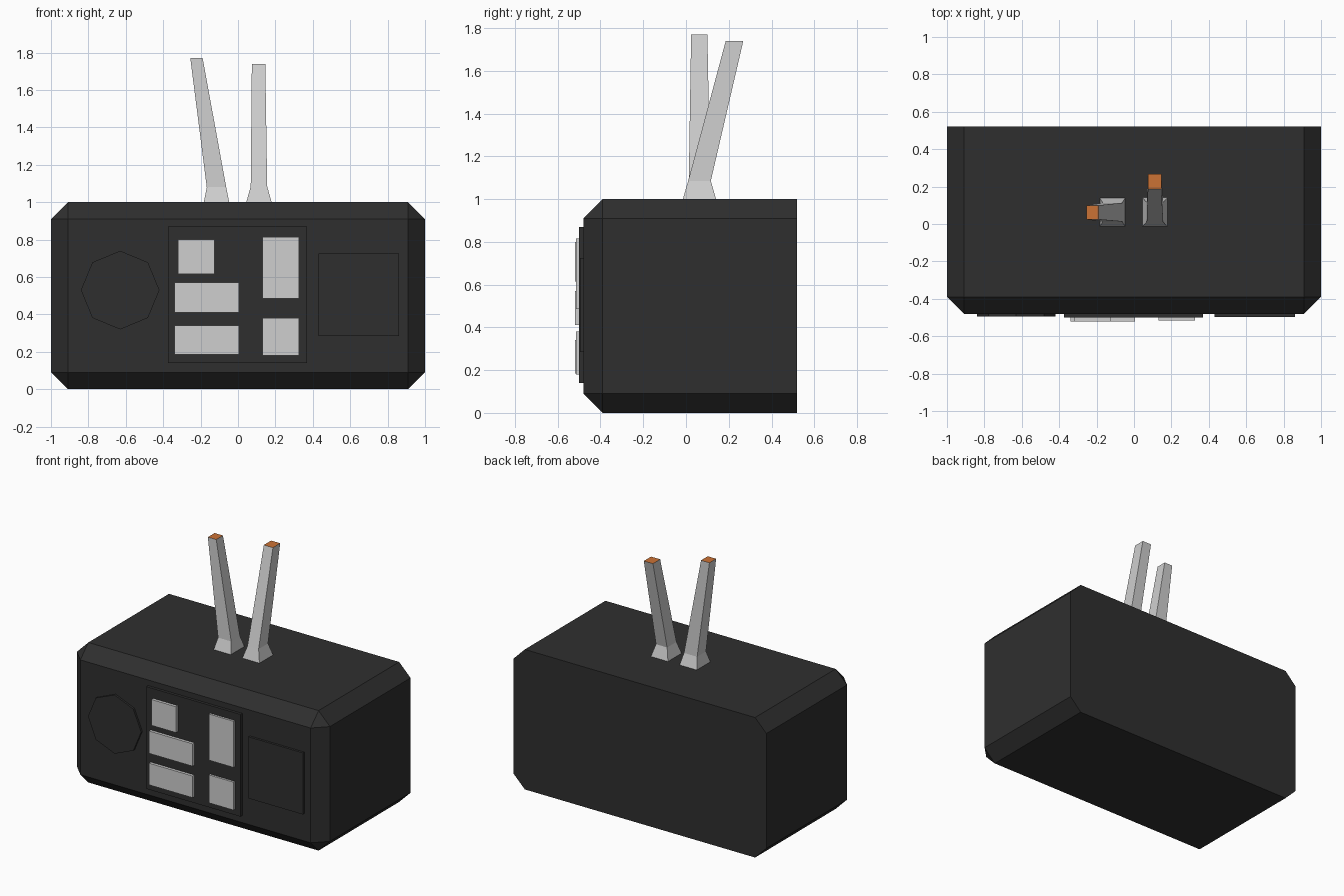
import bpy, bmesh, math
from mathutils import Matrix, Vector

if "Cube" in bpy.data.objects:
    bpy.data.objects.remove(bpy.data.objects["Cube"])


def material(name, rgb):
    m = bpy.data.materials.new(name)
    m.diffuse_color = (*rgb, 1)
    m.use_nodes = True
    m.node_tree.nodes["Principled BSDF"].inputs["Base Color"].default_value = m.diffuse_color
    return m


BLACK = material("black_plastic", (0.028, 0.028, 0.028))
GREY = material("light_grey", (0.62, 0.62, 0.62))
ORANGE = material("orange", (0.60, 0.17, 0.036))

FRONT, BACK = -0.48, 0.52


def finish(name, bm, *mats):
    bmesh.ops.recalc_face_normals(bm, faces=bm.faces)
    me = bpy.data.meshes.new(name)
    bm.to_mesh(me)
    bm.free()
    for m in mats:
        me.materials.append(m)
    ob = bpy.data.objects.new(name, me)
    bpy.context.collection.objects.link(ob)
    return ob


def box_mesh(x0, x1, y0, y1, z0, z1):
    bm = bmesh.new()
    mat = Matrix.Translation(((x0 + x1) / 2, (y0 + y1) / 2, (z0 + z1) / 2)) \
        @ Matrix.Diagonal((x1 - x0, y1 - y0, z1 - z0, 1))
    bmesh.ops.create_cube(bm, size=1, matrix=mat)
    return bm


# Body: chamfered on every edge except those around the flat back
bm = box_mesh(-1, 1, FRONT, BACK, 0, 1)
edges = [e for e in bm.edges if min(v.co.y for v in e.verts) < 0]
bmesh.ops.bevel(bm, geom=edges, offset=0.09, segments=1, profile=0.5, affect='EDGES')
finish("body", bm, BLACK)

# Raised plates on the front
finish("button_panel", box_mesh(-0.375, 0.37, -0.50, -0.46, 0.14, 0.87), BLACK)
finish("square_plate", box_mesh(0.43, 0.86, -0.496, -0.46, 0.285, 0.725), BLACK)

# Octagonal speaker plate, corner pointing up
bm = bmesh.new()
bmesh.ops.create_cone(bm, cap_ends=True, segments=8, radius1=0.21, radius2=0.21, depth=0.034,
                      matrix=Matrix.Translation((-0.63, -0.477, 0.53))
                      @ Matrix.Rotation(math.pi / 2, 4, 'X'))
finish("octagon_plate", bm, BLACK)

# Buttons: x0, x1, z0, z1, front y
buttons = [(-0.32, -0.125, 0.615, 0.80, -0.52),
           (-0.34, 0.005, 0.41, 0.57, -0.52),
           (-0.34, 0.005, 0.185, 0.34, -0.52),
           (0.13, 0.325, 0.485, 0.815, -0.515),
           (0.13, 0.325, 0.18, 0.38, -0.515)]
for i, (x0, x1, z0, z1, y) in enumerate(buttons):
    finish(f"button_{i + 1}", box_mesh(x0, x1, y, -0.49, z0, z1), GREY)


# Prongs: square sections lofted from a flared foot, orange end face
def prong(name, sections):
    bm = bmesh.new()
    rings = [[bm.verts.new((cx + sx * hx, cy + sy * hy, z))
              for sx, sy in ((-1, -1), (1, -1), (1, 1), (-1, 1))]
             for cx, cy, z, hx, hy in sections]
    for a, b in zip(rings, rings[1:]):
        for i in range(4):
            j = (i + 1) % 4
            bm.faces.new((a[i], a[j], b[j], b[i]))
    bm.faces.new(rings[0][::-1])
    bm.faces.new(rings[-1]).material_index = 1
    finish(name, bm, GREY, ORANGE)


prong("left_prong", [(-0.115, 0.063, 0.995, 0.069, 0.079),
                     (-0.115, 0.063, 1.08, 0.052, 0.05),
                     (-0.222, 0.062, 1.77, 0.033, 0.038)])
prong("right_prong", [(0.112, 0.063, 0.995, 0.069, 0.079),
                      (0.112, 0.063, 1.085, 0.044, 0.053),
                      (0.11, 0.227, 1.74, 0.036, 0.041)])
